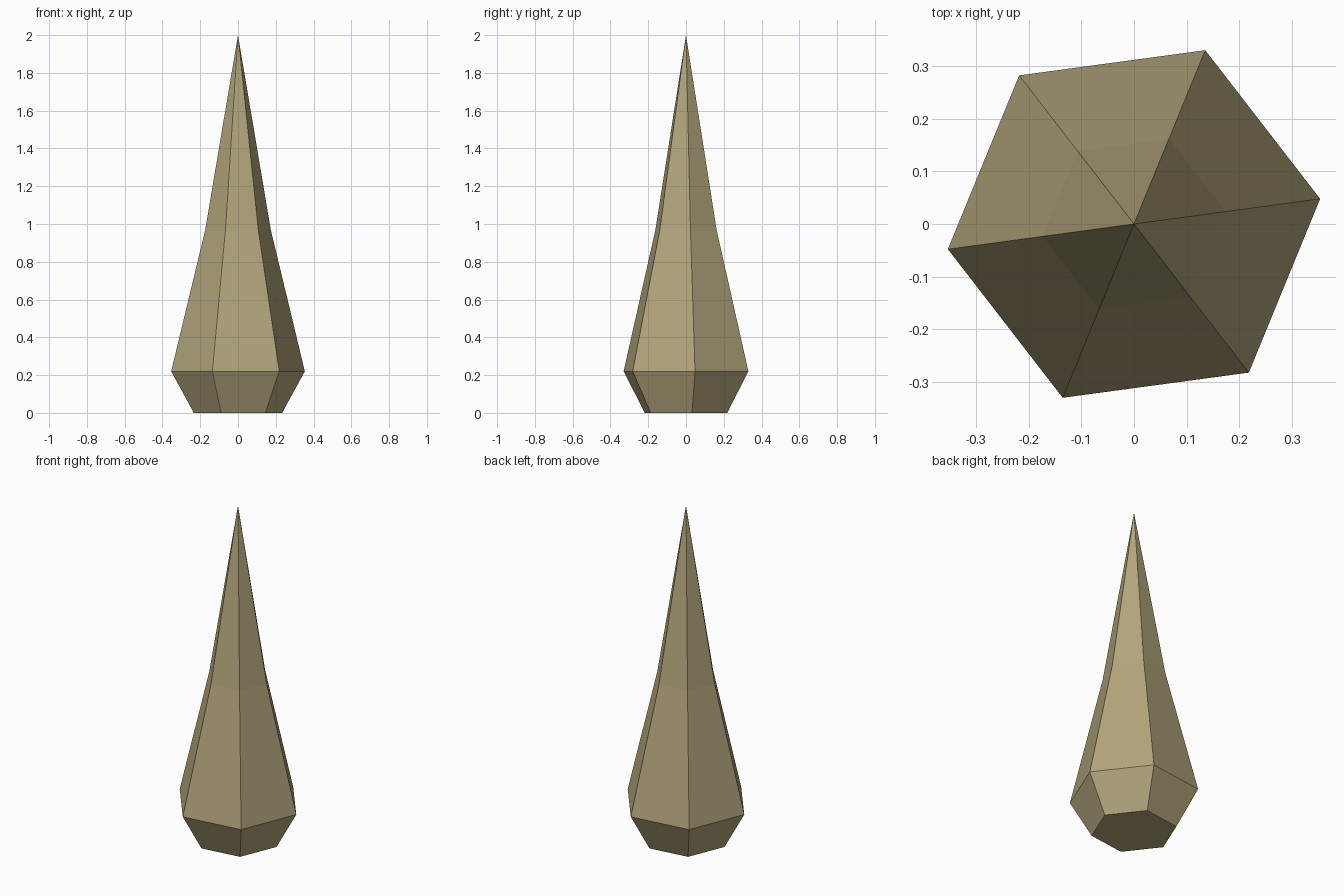
import bpy
import bmesh
from math import cos, sin, radians, tau

cube = bpy.data.objects.get("Cube")
if cube:
    bpy.data.objects.remove(cube, do_unlink=True)

SIDES = 6
TWIST = radians(7.7)
# Radius and height of each ring, from base to shoulder to waist
PROFILE = [(0.236, 0.0), (0.357, 0.22), (0.175, 0.97)]
TIP = (0, 0, 2)

# Khaki stone colour
stone = bpy.data.materials.new("khaki_stone")
stone.use_nodes = True
colour = (0.45, 0.38, 0.2, 1)
stone.diffuse_color = colour
stone.node_tree.nodes["Principled BSDF"].inputs["Base Color"].default_value = colour

# Faceted six-sided spike
bm = bmesh.new()
rings = []
for radius, z in PROFILE:
    angles = [TWIST + tau * i / SIDES for i in range(SIDES)]
    rings.append([bm.verts.new((radius * cos(a), radius * sin(a), z)) for a in angles])
tip = bm.verts.new(TIP)

bm.faces.new(reversed(rings[0]))
for i in range(SIDES):
    j = (i + 1) % SIDES
    for low, high in zip(rings, rings[1:]):
        bm.faces.new((low[i], low[j], high[j], high[i]))
    bm.faces.new((rings[-1][i], rings[-1][j], tip))
bmesh.ops.recalc_face_normals(bm, faces=bm.faces)

mesh = bpy.data.meshes.new("crystal_spike")
bm.to_mesh(mesh)
bm.free()
mesh.materials.append(stone)
spike = bpy.data.objects.new("crystal_spike", mesh)
bpy.context.collection.objects.link(spike)
